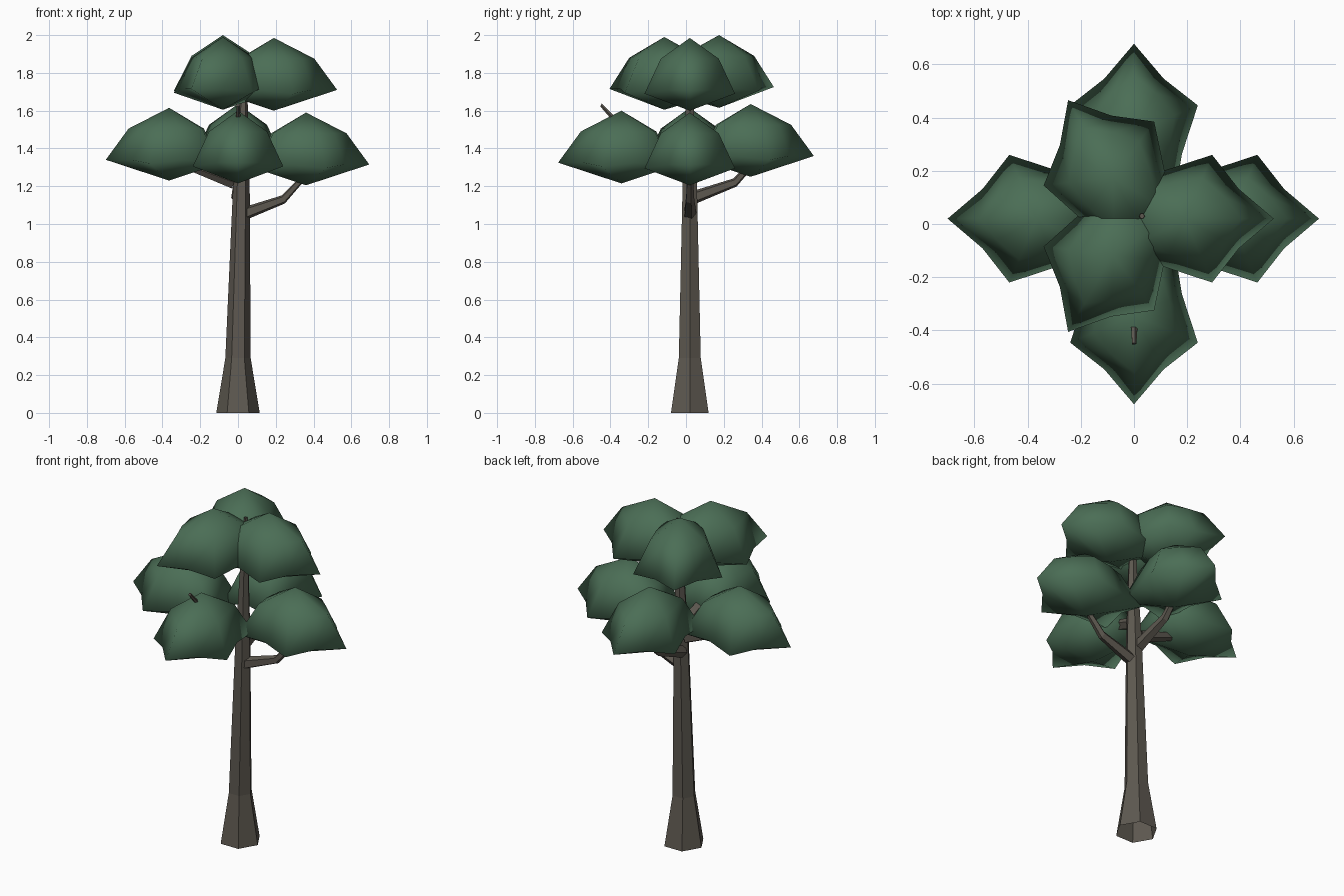
import bpy, bmesh, math
from mathutils import Vector

cube = bpy.data.objects.get("Cube")
if cube:
    bpy.data.objects.remove(cube, do_unlink=True)


def material(name, colour):
    m = bpy.data.materials.new(name)
    m.use_nodes = True
    m.diffuse_color = (*colour, 1)
    bsdf = m.node_tree.nodes["Principled BSDF"]
    bsdf.inputs["Base Color"].default_value = (*colour, 1)
    bsdf.inputs["Roughness"].default_value = 0.9
    return m


bark = material("bark_brown", (0.11, 0.098, 0.08))
leaf = material("leaf_green", (0.07, 0.155, 0.092))


def finish(bm, name, mat, smooth):
    bmesh.ops.recalc_face_normals(bm, faces=bm.faces)
    mesh = bpy.data.meshes.new(name)
    bm.to_mesh(mesh)
    bm.free()
    mesh.materials.append(mat)
    mesh.shade_smooth() if smooth else mesh.shade_flat()
    obj = bpy.data.objects.new(name, mesh)
    bpy.context.collection.objects.link(obj)
    return obj


def bridge(bm, a, b):
    for i in range(len(a)):
        j = (i + 1) % len(a)
        bm.faces.new((a[i], a[j], b[j], b[i]))


def fan(bm, ring, tip):
    for i in range(len(ring)):
        bm.faces.new((ring[i], ring[(i + 1) % len(ring)], tip))


def tube(name, stations, sides, side, up):
    """Faceted tapered limb through (centre, radius) stations, open at the start."""
    bm = bmesh.new()
    rings = []
    for centre, r in stations:
        ring = []
        for i in range(sides):
            a = math.tau * i / sides
            offset = (side * math.cos(a) + up * math.sin(a)) * r
            ring.append(bm.verts.new(Vector(centre) + offset))
        rings.append(ring)
    for a, b in zip(rings, rings[1:]):
        bridge(bm, a, b)
    bm.faces.new(rings[-1])
    return finish(bm, name, bark, False)


# Trunk with flared foot
tube("trunk", [((0, 0.02, 0), 0.115), ((0, 0.02, 0.29), 0.067),
               ((0.018, 0.02, 1.2), 0.044), ((0.027, 0.02, 1.6), 0.026),
               ((0.03, 0.03, 1.91), 0.01)], 6, Vector((1, 0, 0)), Vector((0, 1, 0)))

# Bent branches: name, heading in degrees, height at the trunk
for name, heading, z in (("left", 0, 1.05), ("back", 90, 1.14),
                         ("right", 180, 1.22), ("front", 270, 1.3)):
    a = math.radians(heading)
    out = Vector((math.cos(a), math.sin(a), 0))
    side = Vector((-out.y, out.x, 0))
    base = Vector((0, 0.02, z)) if out.x else Vector((0, 0, z))
    rise = (Vector((0, 0, 1)) - out * 0.4).normalized()
    tube(name + "_branch", [(base + out * 0.02, 0.036),
                            (base + out * 0.24 + Vector((0, 0, 0.08)), 0.024),
                            (base + out * 0.47 + Vector((0, 0, 0.33)), 0.009)],
         5, side, rise)


def clump(name, x, y, rim_z, heading):
    """Five-pointed leaf dome with its long point along the heading."""
    bm = bmesh.new()
    a = math.radians(heading)
    out = Vector((math.cos(a), math.sin(a), 0))
    side = Vector((-out.y, out.x, 0))
    centre = Vector((x, y, rim_z))
    corners = [(0.335 * math.cos(math.tau * i / 5), 0.252 * math.sin(math.tau * i / 5))
               for i in range(5)]
    rim, shoulder = [], []
    for i, (u, v) in enumerate(corners):
        u2, v2 = corners[(i + 1) % 5]
        mid = ((u + u2) / 2, (v + v2) / 2)
        for (p, q), pull, fill, dz in (((u, v), 1, 0.64, 0 if i == 0 else -0.02),
                                       (mid, 0.93, 0.68, 0)):
            flat = out * p + side * q
            rim.append(bm.verts.new(centre + flat * pull + Vector((0, 0, dz))))
            shoulder.append(bm.verts.new(centre + flat * fill + Vector((0, 0, 0.165))))
    bridge(bm, rim, shoulder)
    fan(bm, shoulder, bm.verts.new(centre + Vector((0, 0, 0.275))))
    fan(bm, rim, bm.verts.new(centre + Vector((0, 0, -0.11))))
    return finish(bm, name, leaf, True)


# Lower tier
clump("lower_left_foliage", 0.36, 0.02, 1.315, 0)
clump("lower_back_foliage", 0, 0.342, 1.36, 90)
clump("lower_right_foliage", -0.365, 0.02, 1.34, 180)
clump("lower_front_foliage", 0, -0.342, 1.325, 270)

# Upper tier
clump("upper_left_foliage", 0.19, 0.02, 1.71, 0)
clump("upper_back_foliage", -0.08, 0.175, 1.725, 120)
clump("upper_front_foliage", -0.08, -0.115, 1.715, 240)
